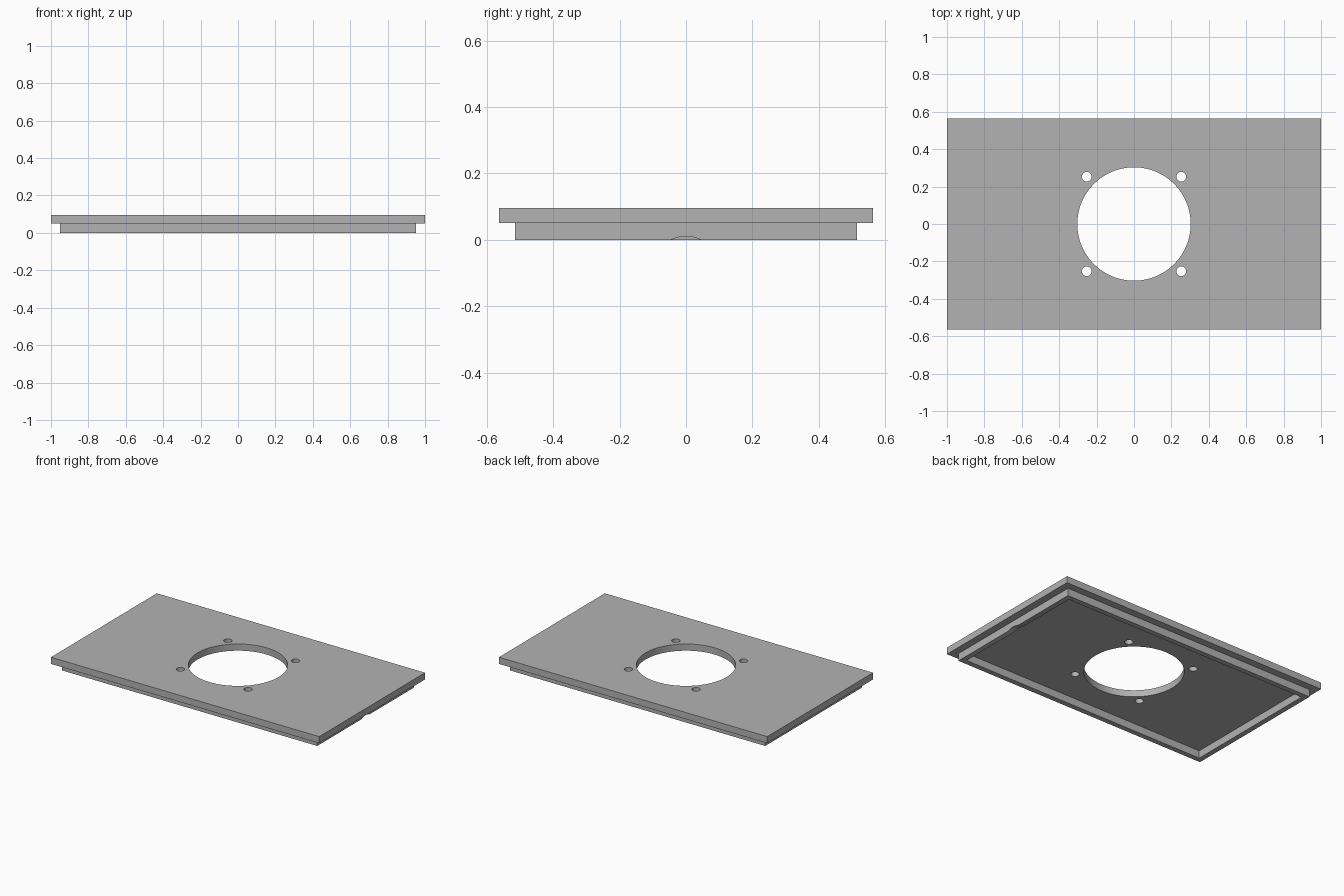
import bpy
import math

cube = bpy.data.objects.get("Cube")
if cube:
    bpy.data.objects.remove(cube, do_unlink=True)

# Main dimensions
HALF_X, HALF_Y = 1.0, 0.5635
TOP, STEP = 0.095, 0.05
INSET, WALL = 0.049, 0.035

grey = bpy.data.materials.new("plain grey")
grey.use_nodes = True
colour = (0.45, 0.45, 0.45, 1)
grey.diffuse_color = colour
grey.node_tree.nodes["Principled BSDF"].inputs["Base Color"].default_value = colour


def box(name, half_x, half_y, low, high):
    bpy.ops.mesh.primitive_cube_add(size=2, location=(0, 0, (low + high) / 2))
    obj = bpy.context.object
    obj.name = name
    obj.scale = (half_x, half_y, (high - low) / 2)
    bpy.ops.object.transform_apply(location=True, rotation=True, scale=True)
    obj.data.materials.append(grey)
    return obj


def cylinder(name, radius, depth, location, sides, rotation=(0, 0, 0)):
    bpy.ops.mesh.primitive_cylinder_add(vertices=sides, radius=radius, depth=depth,
                                        location=location, rotation=rotation)
    obj = bpy.context.object
    obj.name = name
    obj.data.materials.append(grey)
    return obj


def cut(target, cutter):
    mod = target.modifiers.new("cut", 'BOOLEAN')
    mod.operation = 'DIFFERENCE'
    mod.solver = 'EXACT'
    mod.object = cutter
    bpy.context.view_layer.objects.active = target
    bpy.ops.object.modifier_apply(modifier=mod.name)
    bpy.data.objects.remove(cutter, do_unlink=True)


def smooth(obj):
    bpy.ops.object.select_all(action='DESELECT')
    obj.select_set(True)
    bpy.context.view_layer.objects.active = obj
    bpy.ops.object.shade_smooth_by_angle(angle=math.radians(30))


# Cover plate with a central opening and four screw holes
plate = box("cover_plate", HALF_X, HALF_Y, STEP, TOP)
cut(plate, cylinder("opening_cutter", 0.303, 1, (0, 0, 0), 96))
for sx in (-1, 1):
    for sy in (-1, 1):
        cut(plate, cylinder("screw_cutter", 0.026, 1, (sx * 0.2525, sy * 0.2525, 0), 32))
smooth(plate)

# Locating rim underneath, hollow inside
rim_x, rim_y = HALF_X - INSET, HALF_Y - INSET
rim = box("locating_rim", rim_x, rim_y, 0, STEP)
cut(rim, box("pocket_cutter", rim_x - WALL, rim_y - WALL, -0.1, 0.2))

# Shallow curved notch in the left wall of the rim
cut(rim, cylinder("notch_cutter", 0.106, 0.2, (rim_x, 0, -0.096), 64,
                  (0, math.pi / 2, 0)))
smooth(rim)
